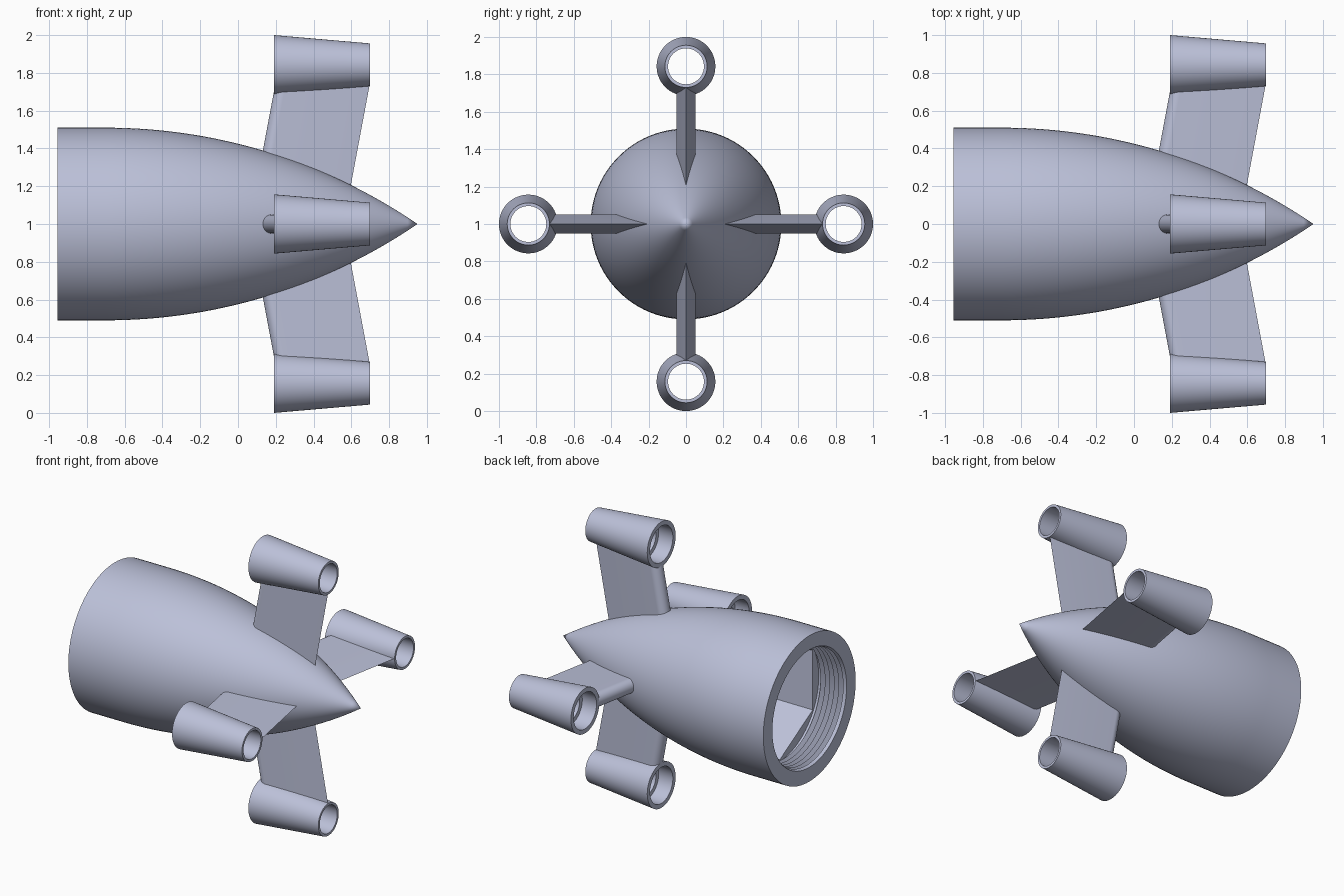
import bpy, bmesh, math
from mathutils import Matrix, Vector

cube = bpy.data.objects.get("Cube")
if cube:
    bpy.data.objects.remove(cube)

COLOUR = (0.50, 0.53, 0.69, 1)
mat = bpy.data.materials.new("pale blue grey")
mat.use_nodes = True
mat.diffuse_color = COLOUR
mat.node_tree.nodes["Principled BSDF"].inputs["Base Color"].default_value = COLOUR

CENTRE = Vector((0, 0, 1))


def finish(name, bm, matrix):
    bmesh.ops.remove_doubles(bm, verts=bm.verts, dist=1e-5)
    bmesh.ops.recalc_face_normals(bm, faces=bm.faces)
    mesh = bpy.data.meshes.new(name)
    bm.to_mesh(mesh)
    bm.free()
    mesh.materials.append(mat)
    obj = bpy.data.objects.new(name, mesh)
    bpy.context.collection.objects.link(obj)
    obj.matrix_world = matrix
    bpy.ops.object.select_all(action="DESELECT")
    obj.select_set(True)
    bpy.context.view_layer.objects.active = obj
    bpy.ops.object.shade_smooth_by_angle(angle=math.radians(25))
    return obj


def loft(bm, rings, closed):
    """Join successive rings of points with quads."""
    loops = [[bm.verts.new(p) for p in ring] for ring in rings]
    pairs = list(zip(loops, loops[1:])) + ([(loops[-1], loops[0])] if closed else [])
    for a, b in pairs:
        for i in range(len(a)):
            j = (i + 1) % len(a)
            bm.faces.new((a[i], a[j], b[j], b[i]))
    return loops


def turned_ring(x, r, sides, hexagonal=False):
    """Ring around the x axis, optionally squeezed to a hexagon."""
    ring = []
    for i in range(sides):
        a = math.tau * i / sides
        k = 1
        if hexagonal:
            k = math.cos(math.pi / 6) / math.cos((a + math.pi / 6) % (math.pi / 3) - math.pi / 6)
        ring.append((x, r * k * math.cos(a), r * k * math.sin(a)))
    return ring


# Hull: tangent ogive nose, open threaded base, faceted tapering cavity
BASE, SHOULDER, TIP, RADIUS = -0.955, -0.70, 0.95, 0.51
length = TIP - SHOULDER
rho = (RADIUS ** 2 + length ** 2) / (2 * RADIUS)
profile = []
for i in range(33):
    d = length * (1 - i / 32)
    profile.append((SHOULDER + d, max(0, math.sqrt(rho ** 2 - d ** 2) - rho + RADIUS)))
profile += [(BASE, RADIUS), (BASE, 0.41)]
PITCH, TURNS = 0.035, 6
for i in range(TURNS):
    x = BASE + 0.02 + i * PITCH
    profile += [(x, 0.40), (x + PITCH / 2, 0.43)]
ledge = BASE + 0.02 + TURNS * PITCH
profile += [(ledge, 0.43)]
bm = bmesh.new()
rings = [turned_ring(x, r, 96) for x, r in profile]
rings += [turned_ring(ledge, 0.42, 96, True), turned_ring(0.45, 0, 96, True)]
loft(bm, rings, False)
finish("hull", bm, Matrix.Translation(CENTRE))


# Fin: swept teardrop section, round leading edge and sharp trailing edge
def fin_section(height, rise):
    half, chord, sweep = 0.05, 0.50, 0.187
    tangent = math.acos(half / (chord - half))
    points = [(chord, 0)]
    for i in range(17):
        a = tangent + (math.tau - 2 * tangent) * i / 16
        points.append((half + half * math.cos(a), half * math.sin(a)))
    ring = []
    for x, y in points:
        z = height + rise * x / chord
        ring.append((0.059 + x + sweep * z, y, z))
    return ring


def make_fin(name, matrix):
    bm = bmesh.new()
    for end in loft(bm, [fin_section(0.36, -0.21), fin_section(0.70, 0.036)], False):
        bm.faces.new(end)
    finish(name, bm, matrix)


# Nozzle: tapered tube with a counterbored wide end
NOZZLE = [(0.19, 0.157), (0.70, 0.113), (0.70, 0.096),
          (0.30, 0.096), (0.30, 0.126), (0.19, 0.126)]


def make_nozzle(name, matrix):
    bm = bmesh.new()
    loft(bm, [turned_ring(x, r, 64) for x, r in NOZZLE], True)
    finish(name, bm, matrix @ Matrix.Translation((0, 0, 0.843)))


# Four fins and nozzles around the hull
for i, side in enumerate(("top", "front", "bottom", "back")):
    turn = Matrix.Translation(CENTRE) @ Matrix.Rotation(i * math.pi / 2, 4, "X")
    make_fin(side + "_fin", turn)
    make_nozzle(side + "_nozzle", turn)
